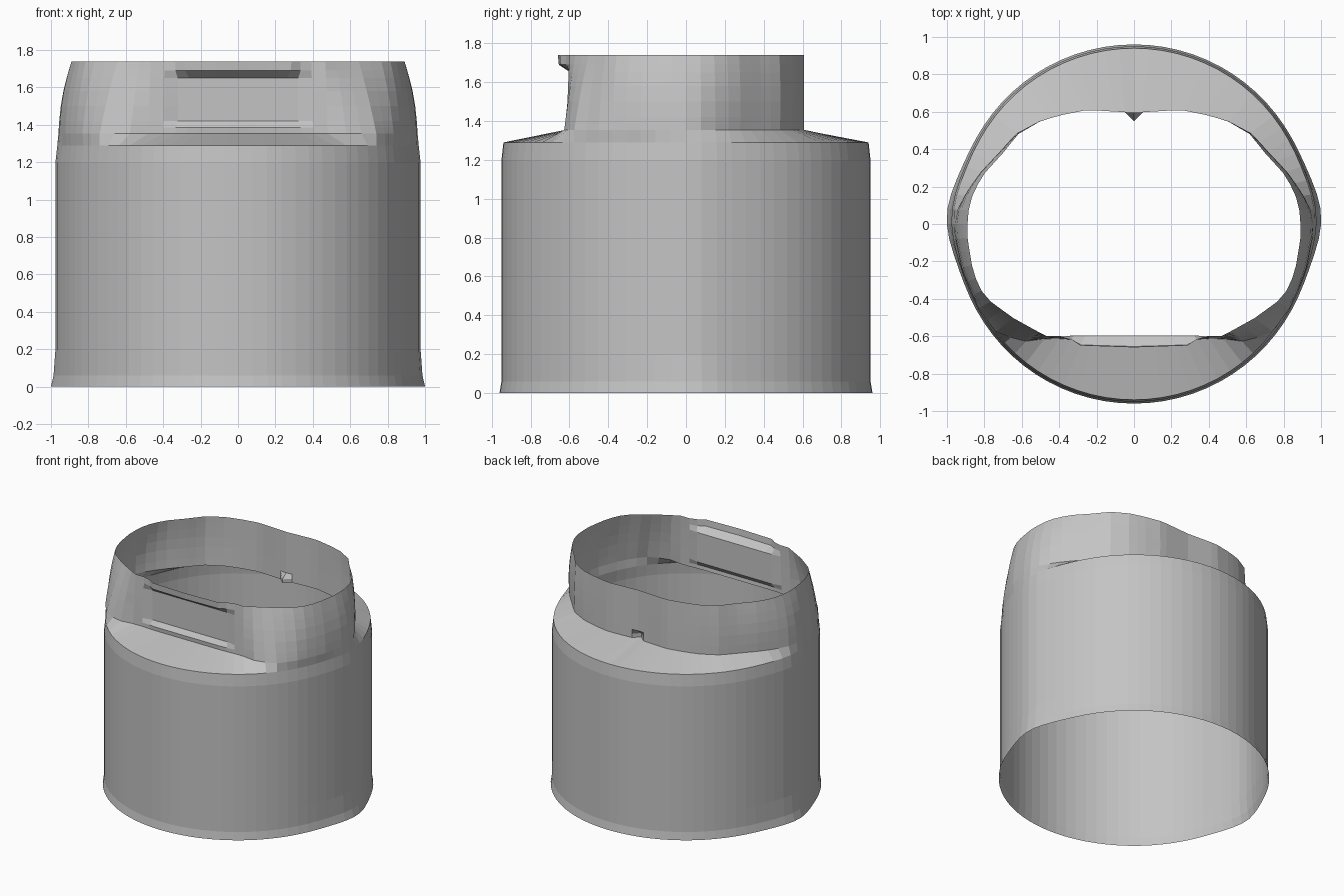
import bpy, math

if "Cube" in bpy.data.objects:
    bpy.data.objects.remove(bpy.data.objects["Cube"])

SEG = 76
GREY = bpy.data.materials.new("plain grey")
GREY.diffuse_color = (0.55, 0.55, 0.55, 1)
GREY.use_nodes = True
GREY.node_tree.nodes["Principled BSDF"].inputs["Base Color"].default_value = GREY.diffuse_color

# Half outlines (x, y) from front centre to back centre; mirrored in x
BASE = [(0, -.62), (.3, -.62), (.45, -.61), (.6, -.63), (.74, -.575), (.84, -.44),
        (.92, -.25), (.96, -.05), (.96, .05), (.89, .18), (.82, .27), (.72, .38),
        (.63, .48), (.5, .55), (.4, .58), (.25, .61), (0, .595)]
RIM = [(0, -.66), (.29, -.65), (.36, -.60), (.47, -.60), (.65, -.50), (.8, -.39),
       (.86, -.26), (.89, -.08), (.89, .05), (.86, .17), (.8, .27), (.7, .38),
       (.62, .48), (.5, .55), (.4, .58), (.25, .61), (0, .595)]


def outline_radius(pts, a):
    """Distance from the axis to a mirrored outline in direction a."""
    dx, dy = abs(math.cos(a)), math.sin(a)
    for (x0, y0), (x1, y1) in zip(pts, pts[1:]):
        ex, ey = x1 - x0, y1 - y0
        det = dx * ey - dy * ex
        if abs(det) < 1e-9:
            continue
        r = (x0 * ey - y0 * ex) / det
        s = (x0 * dy - y0 * dx) / det
        if r > 0 and -1e-6 <= s <= 1 + 1e-6:
            return r
    return math.hypot(*pts[-1])


def body_radius(a, z):
    """Round wall with a slight bulge on the left and right sides."""
    side = math.exp(-((math.sin(a) - 0.04) / 0.22) ** 2)
    flare = max(0, 1 - z / 0.06) * 0.01
    foot = max(0, 1 - z / 0.2) * 0.015
    taper = max(0, (z - 1.2) / 0.09) * 0.01
    return 0.95 + flare - taper + side * (0.027 + foot)


def collar_radius(a, z):
    """Blend from the base outline to the rim, with the recessed front panel."""
    t = (z - 1.355) / 0.385
    r = outline_radius(BASE, a) * (1 - t) + outline_radius(RIM, a) * t
    # sides bow outward slightly
    r += 0.015 * math.sin(math.pi * t) * math.cos(a) ** 4
    x, y = r * math.cos(a), r * math.sin(a)
    if y < 0 and abs(x) < 0.34 and 1.40 < z < 1.67:
        r = 0.595 / -math.sin(a)
    # little notch at the back seam
    if abs(x) < 0.02 and y > 0 and z < 1.40:
        r = 0.55
    return r


def loft(name, rings):
    """Open tube through rings given as (height, radius function)."""
    verts, faces = [], []
    for z, fn in rings:
        for i in range(SEG):
            a = 2 * math.pi * i / SEG
            r = fn(a, z)
            verts.append((r * math.cos(a), r * math.sin(a), z))
    for k in range(len(rings) - 1):
        for i in range(SEG):
            j = (i + 1) % SEG
            faces.append((k * SEG + i, k * SEG + j, (k + 1) * SEG + j, (k + 1) * SEG + i))
    mesh = bpy.data.meshes.new(name)
    mesh.from_pydata(verts, [], faces)
    mesh.materials.append(GREY)
    obj = bpy.data.objects.new(name, mesh)
    bpy.context.collection.objects.link(obj)
    return obj


# Lower cylinder wall, sloping shoulder and oval collar, open at both ends
loft("body_wall", [(z, body_radius) for z in (0, .06, .2, .6, 1.1, 1.2, 1.29)])
loft("shoulder", [(1.29, body_radius), (1.355, collar_radius)])
loft("collar", [(z, collar_radius) for z in (1.355, 1.385, 1.42, 1.5, 1.58, 1.65, 1.69, 1.74)])
